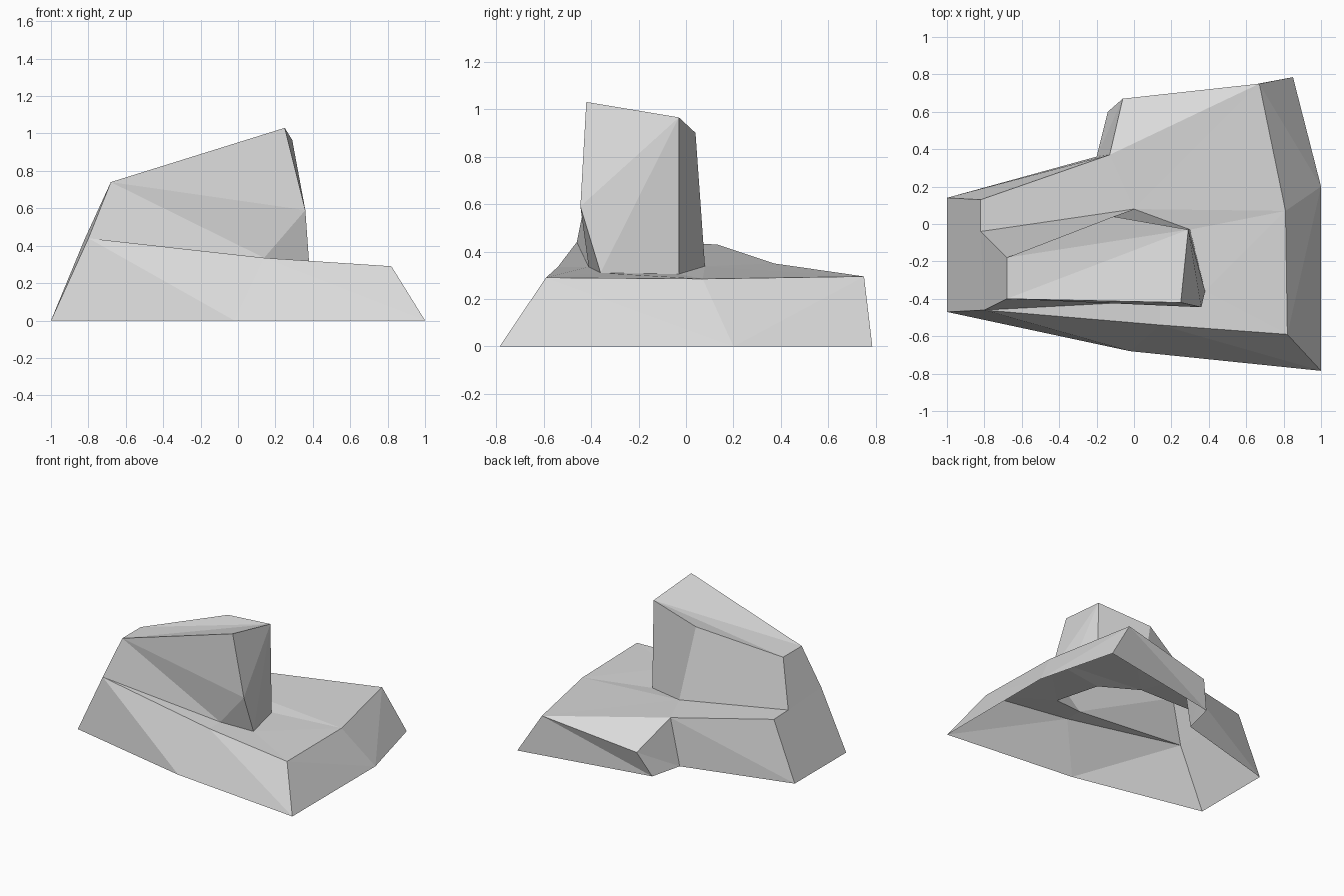
import bpy
import bmesh

if "Cube" in bpy.data.objects:
    bpy.data.objects.remove(bpy.data.objects["Cube"])

grey = bpy.data.materials.new("stone_grey")
grey.diffuse_color = (0.7, 0.7, 0.7, 1)
grey.use_nodes = True
grey.node_tree.nodes["Principled BSDF"].inputs["Base Color"].default_value = grey.diffuse_color


def make_part(name, points, faces):
    """Flat-shaded open shell from named points and faces of point names."""
    bm = bmesh.new()
    verts = {k: bm.verts.new(p) for k, p in points.items()}
    for f in faces:
        bm.faces.new([verts[k] for k in f])
    loose = [v for v in bm.verts if not v.link_faces]
    bmesh.ops.delete(bm, geom=loose, context='VERTS')
    mesh = bpy.data.meshes.new(name)
    bm.to_mesh(mesh)
    bm.free()
    mesh.materials.append(grey)
    obj = bpy.data.objects.new(name, mesh)
    bpy.context.collection.objects.link(obj)


# Ground outline and upper rim of the base, counter-clockwise from front left
ground = [(-1, -.47), (-.02, -.68), (1, -.785), (1, .2),
          (.85, .785), (-.14, .6), (-.2, .36), (-1, .14)]
rim = [(-.8, -.46, .44), (.14, -.54, .335), (.82, -.59, .29), (.81, .07, .285),
       (.67, .75, .295), (-.06, .67, .185), (-.13, .37, .35), (-.82, .13, .43)]

# Foot ring of the upper block (A is the front left rim corner)
foot = {"A": rim[0], "P": (.14, -.41, .335), "E": (.38, -.36, .31),
        "G": (.3, -.03, .305), "Q": (0, .08, .338), "N": (-.82, -.04, .435)}

# Base: sloping walls, open underneath, with a ledge around the block
base = dict(foot)
base.update({f"g{i}": (x, y, 0) for i, (x, y) in enumerate(ground)})
base.update({f"r{i}": p for i, p in enumerate(rim) if i})
rn = ["A"] + [f"r{i}" for i in range(1, 8)]
faces = []
for i in range(7):
    a, b, c, d = f"g{i}", f"g{i + 1}", rn[i + 1], rn[i]
    faces += [(a, b, c), (a, c, d)] if i == 3 else [(a, b, d), (b, c, d)]
faces.append(("g7", "g0", "A", "N", "r7"))
ledge = ["A r1 P", "P r1 r2 E", "E r2 r3", "E r3 G", "G r3 Q", "Q r3 r4",
         "Q r4 r6", "r4 r5 r6", "Q r6 r7 N"]
faces += [tuple(f.split()) for f in ledge]
make_part("rock_base", base, faces)

# Upper block: faceted sides and sloping cap
block = dict(foot)
block.update(B=(-.68, -.4, .74), C=(.25, -.42, 1.03), D=(.36, -.445, .59),
             F=(.29, -.03, .965), H=(-.11, .04, .9), K=(-.68, -.18, .74))
sides = ["APB", "PDB", "PED", "BDC", "CDF", "DEF", "EGF", "GQHF", "QNKH", "NABK"]
cap = ["BCF", "BFK", "FHK"]
make_part("rock_upper_block", block, sides + cap)
